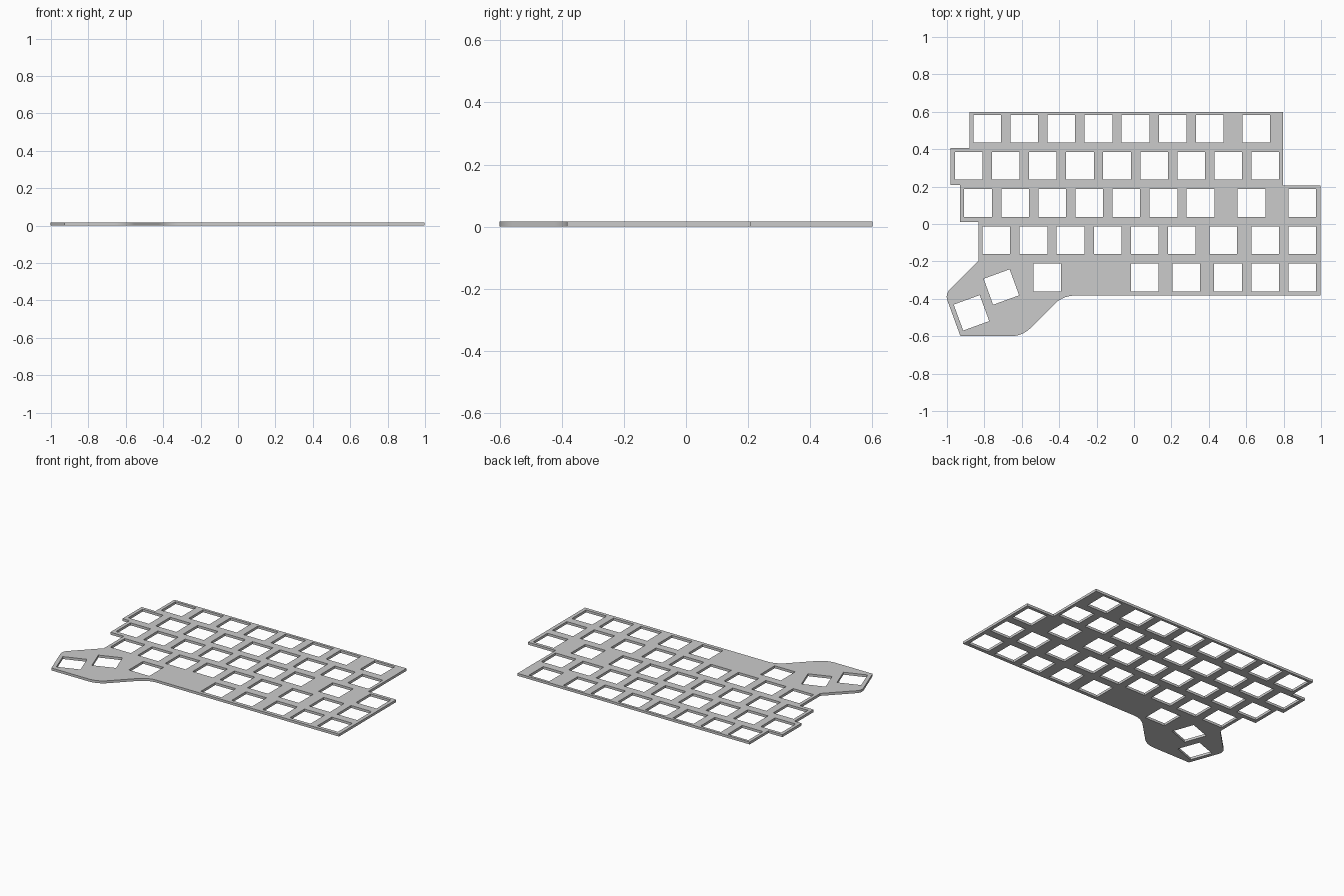
import bpy
import math
from mathutils import Vector, Matrix

if "Cube" in bpy.data.objects:
    bpy.data.objects.remove(bpy.data.objects["Cube"])

THICK = 0.016
HOLE = 0.148
PITCH = 0.1983


def fillet(a, b, c, r, steps=10):
    """Arc points that round corner b with radius r."""
    u, v = (a - b).normalized(), (c - b).normalized()
    half = u.angle(v) / 2
    centre = b + (u + v).normalized() * (r / math.sin(half))
    t = r / math.tan(half)
    s, e = b + u * t - centre, b + v * t - centre
    sweep = math.atan2(s.x * e.y - s.y * e.x, s.dot(e))
    return [centre + Matrix.Rotation(sweep * i / steps, 2) @ s for i in range(steps + 1)]


def outline(corners):
    pts = [Vector(c[:2]) for c in corners]
    out = []
    for i, c in enumerate(corners):
        if len(c) == 3:
            out += fillet(pts[i - 1], pts[i], pts[(i + 1) % len(pts)], c[2])
        else:
            out.append(pts[i])
    return out


def square(x, y, angle=0):
    rot = Matrix.Rotation(math.radians(angle), 2)
    h = HOLE / 2
    return [Vector((x, y)) + rot @ Vector(p) for p in ((-h, -h), (-h, h), (h, h), (h, -h))]


def run(start, count):
    return [start + PITCH * i for i in range(count)]


# Plate outline: (x, y) or (x, y, corner radius)
loops = [outline([
    (-0.88, 0.60), (-0.88, 0.405), (-0.98, 0.405), (-0.98, 0.208),
    (-0.93, 0.208), (-0.93, 0.011), (-0.832, 0.011), (-0.832, -0.197),
    (-1.010, -0.375, 0.055), (-0.928, -0.60), (-0.597, -0.60, 0.15),
    (-0.38, -0.383, 0.15), (0.998, -0.383), (0.998, 0.207),
    (0.797, 0.207), (0.797, 0.60),
])]

# Key switch openings, row by row
rows = [
    (0.509, run(-0.785, 7) + [0.653]),
    (0.311, run(-0.884, 9)),
    (0.112, run(-0.834, 7) + [0.628, 0.900]),
    (-0.087, run(-0.736, 6) + [0.478, 0.702, 0.900]),
    (-0.286, [-0.463, 0.058, 0.280, 0.503, 0.702, 0.900]),
]
for y, xs in rows:
    loops += [square(x, y) for x in xs]

# Tilted thumb key openings
loops += [square(-0.709, -0.337, 20), square(-0.869, -0.475, 20)]

# Filled and extruded flat curve, turned into a mesh
curve = bpy.data.curves.new("plate_profile", 'CURVE')
curve.dimensions = '2D'
curve.fill_mode = 'BOTH'
curve.extrude = THICK / 2
for loop in loops:
    sp = curve.splines.new('POLY')
    sp.points.add(len(loop) - 1)
    for p, co in zip(sp.points, loop):
        p.co = (co.x, co.y, 0, 1)
    sp.use_cyclic_u = True

plate = bpy.data.objects.new("switch_plate", curve)
bpy.context.collection.objects.link(plate)
plate.location.z = THICK / 2
bpy.context.view_layer.objects.active = plate
plate.select_set(True)
bpy.ops.object.convert(target='MESH')
plate = bpy.context.object

# Weld the caps to the walls and keep hard edges
bpy.ops.object.mode_set(mode='EDIT')
bpy.ops.mesh.select_all(action='SELECT')
bpy.ops.mesh.remove_doubles(threshold=0.0001)
bpy.ops.mesh.normals_make_consistent(inside=False)
bpy.ops.object.mode_set(mode='OBJECT')
bpy.ops.object.shade_smooth_by_angle(angle=math.radians(30))
